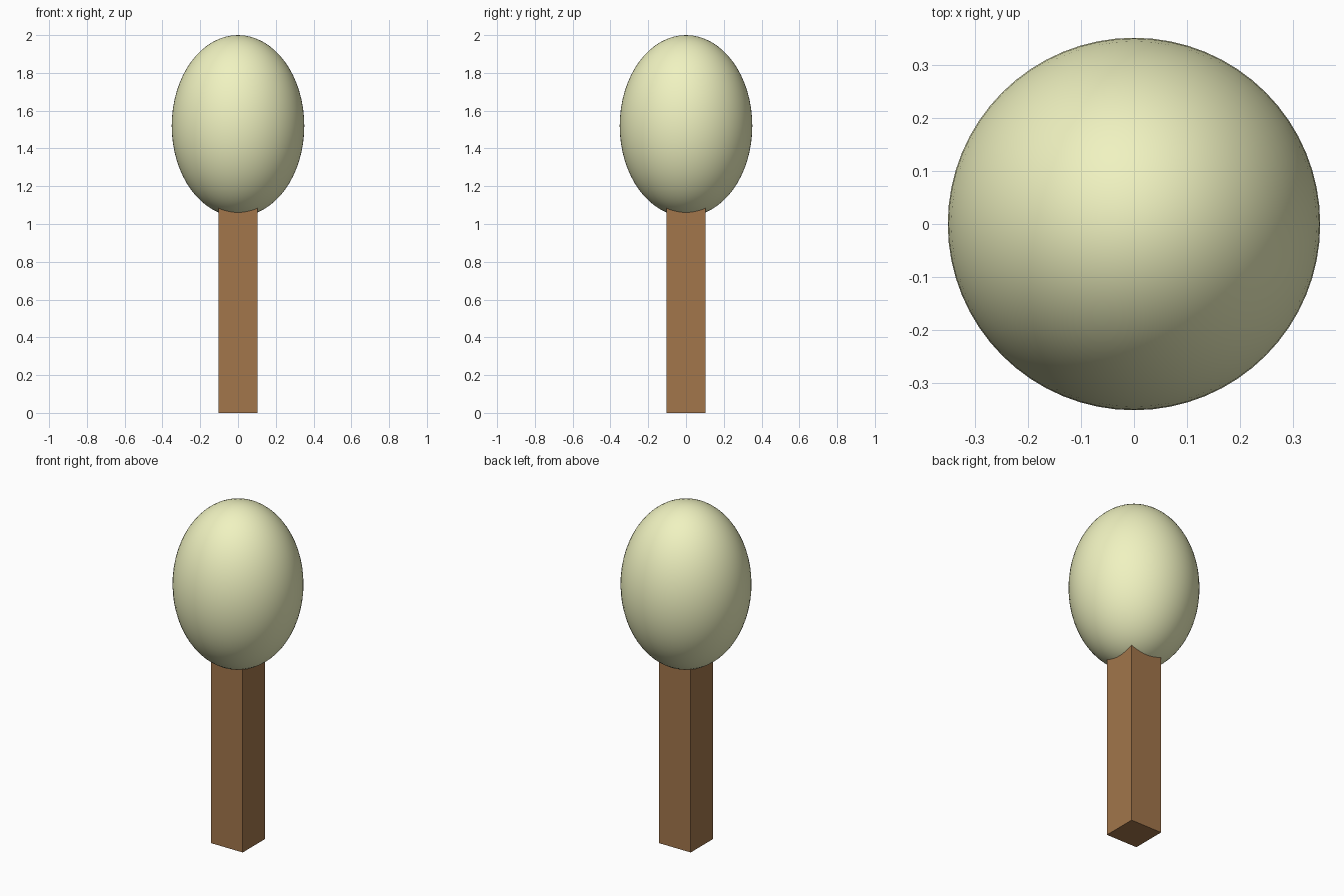
import bpy

if "Cube" in bpy.data.objects:
    bpy.data.objects.remove(bpy.data.objects["Cube"])


def finish(name, color):
    """Name the active object, apply its scale and give it a colour."""
    obj = bpy.context.object
    obj.name = name
    bpy.ops.object.transform_apply(location=False, rotation=False, scale=True)
    mat = bpy.data.materials.new(name + "_color")
    mat.diffuse_color = (*color, 1.0)
    mat.use_nodes = True
    mat.node_tree.nodes["Principled BSDF"].inputs["Base Color"].default_value = mat.diffuse_color
    obj.data.materials.append(mat)
    return obj


# Square trunk, its top sunk into the crown
TRUNK_TOP = 1.12
bpy.ops.mesh.primitive_cube_add(size=1, location=(0, 0, TRUNK_TOP / 2))
bpy.context.object.scale = (0.206, 0.206, TRUNK_TOP)
finish("trunk", (0.36, 0.18, 0.07))

# Smooth egg-shaped crown
bpy.ops.mesh.primitive_uv_sphere_add(segments=64, ring_count=32, radius=1,
                                     location=(0, 0, 1.52))
bpy.context.object.scale = (0.351, 0.351, 0.48)
finish("crown", (0.87, 0.89, 0.53))
bpy.ops.object.shade_smooth()
